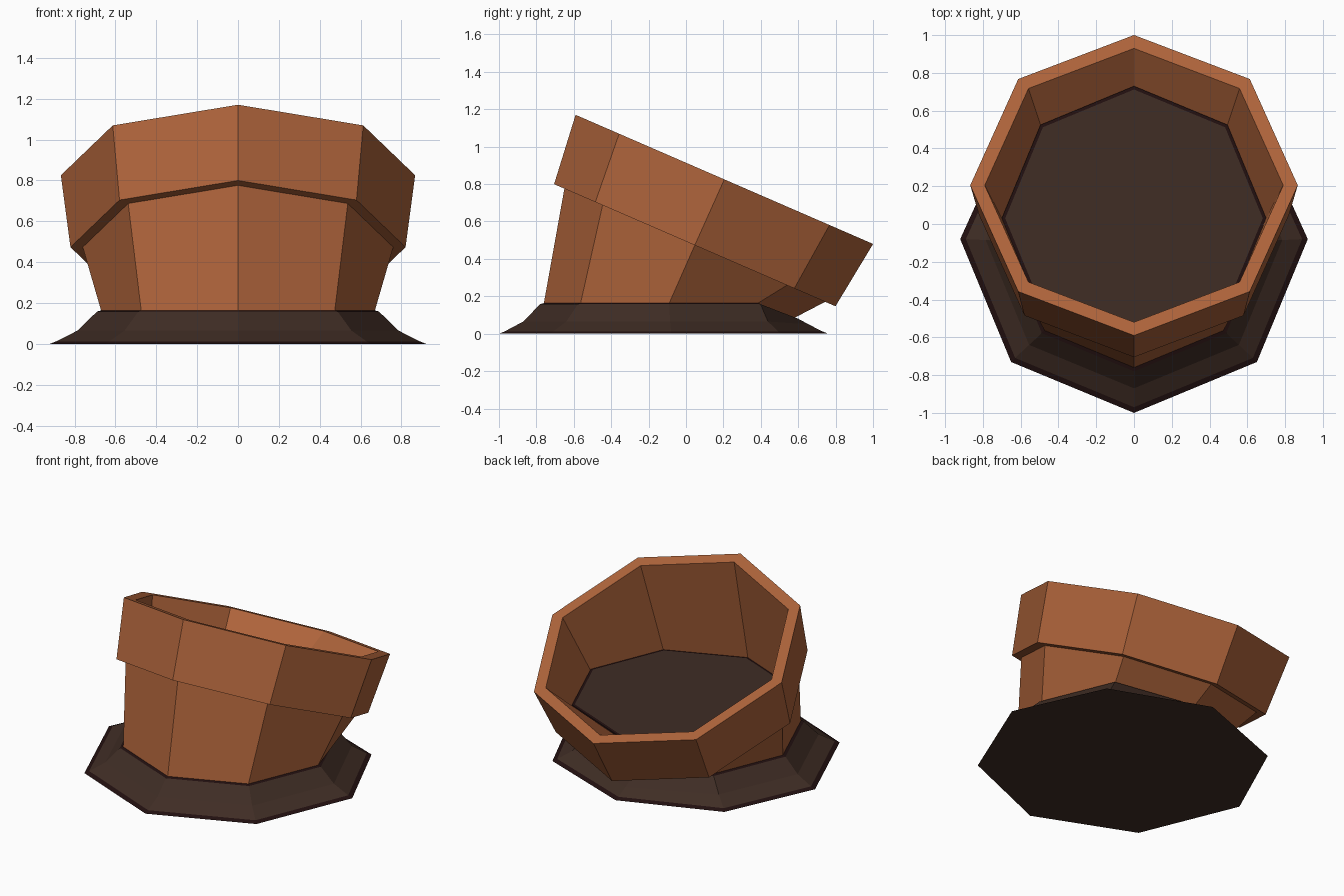
import bpy
import bmesh
from math import sin, cos, atan2, tau
from mathutils import Matrix, Vector

SIDES = 8
cube = bpy.data.objects.get("Cube")
if cube:
    bpy.data.objects.remove(cube, do_unlink=True)


def material(name, rgb):
    mat = bpy.data.materials.new(name)
    mat.use_nodes = True
    mat.diffuse_color = (*rgb, 1)
    mat.node_tree.nodes["Principled BSDF"].inputs["Base Color"].default_value = (*rgb, 1)
    return mat


terracotta = material("terracotta", (0.42, 0.125, 0.043))
soil = material("soil_brown", (0.05, 0.026, 0.018))
dark_soil = material("dark_soil", (0.016, 0.005, 0.005))


def ring(y, z, radius, back=None, tilt=0.0):
    """Octagon with a corner at the front; the back half may be shallower."""
    turn = Matrix.Rotation(tilt, 3, "X")
    points = []
    for i in range(SIDES):
        a = tau * i / SIDES
        depth = radius if cos(a) > 0 else (back or radius)
        points.append(turn @ Vector((radius * sin(a), -depth * cos(a), 0)) + Vector((0, y, z)))
    return points


def loft(name, rings, mats, bands, top_mat=0):
    """Join rings from bottom to top and cap both ends."""
    bm = bmesh.new()
    loops = [[bm.verts.new(p) for p in r] for r in rings]
    for low, high, index in zip(loops, loops[1:], bands):
        for i in range(SIDES):
            j = (i + 1) % SIDES
            bm.faces.new((low[i], low[j], high[j], high[i])).material_index = index
    bm.faces.new(loops[0][::-1])
    bm.faces.new(loops[-1]).material_index = top_mat
    bmesh.ops.recalc_face_normals(bm, faces=bm.faces)
    mesh = bpy.data.meshes.new(name)
    bm.to_mesh(mesh)
    bm.free()
    for m in mats:
        mesh.materials.append(m)
    obj = bpy.data.objects.new(name, mesh)
    bpy.context.collection.objects.link(obj)
    return obj


# Pot: level foot, tilted body and collar, hollow inside
TILT = -atan2(0.69, 1.59)
foot = ring(-0.09, 0.163, 0.67)
foot[SIDES // 2].z = 0.085
loft("plant_pot", [
    foot,
    ring(0.047, 0.473, 0.76, tilt=TILT),
    ring(0.047, 0.473, 0.82, tilt=TILT),
    ring(0.205, 0.825, 0.867, tilt=TILT),
    ring(0.205, 0.825, 0.79, tilt=TILT),
    ring(0.03, 0.42, 0.70),
], [terracotta], [0] * 5)

# Level soil inside the pot, with a dark rim
loft("pot_soil", [
    ring(0.03, 0.421, 0.70),
    ring(0.03, 0.43, 0.70),
    ring(0.03, 0.432, 0.682),
], [soil, dark_soil], [1, 1])

# Spilled soil mound that the pot sits in, dark at its two edges
inner = ring(-0.09, 0.165, 0.665)
collar = ring(-0.09, 0.158, 0.69)
middle = ring(-0.085, 0.065, 0.785, back=0.74)
for points, height in ((inner, 0.085), (collar, 0.08), (middle, 0.05)):
    points[SIDES // 2].z = height
loft("soil_mound", [
    ring(-0.08, 0.0, 0.92, back=0.84),
    ring(-0.08, 0.012, 0.89, back=0.81),
    middle,
    collar,
    inner,
], [soil, dark_soil], [1, 0, 0, 1])
